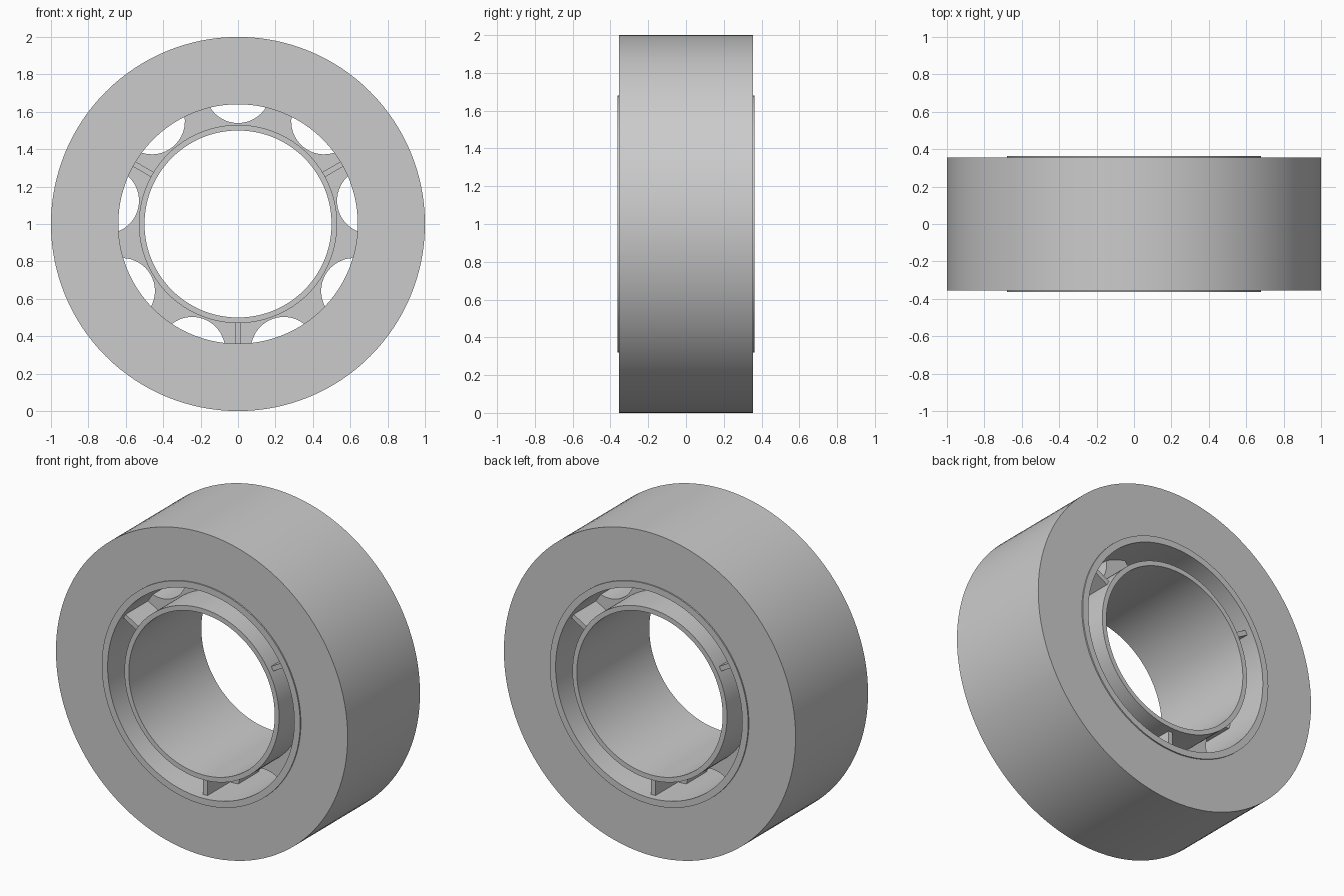
import bpy, bmesh, math
from mathutils import Matrix

if "Cube" in bpy.data.objects:
    bpy.data.objects.remove(bpy.data.objects["Cube"])

CZ = 1.0  # axle height


def ring(name, outer, inner_r, half):
    """Extruded ring about the y axis; outer is a list of (angle, radius)."""
    bm = bmesh.new()

    def loop(pts, y):
        return [bm.verts.new((r * math.cos(a), y, CZ + r * math.sin(a))) for a, r in pts]

    inner = [(a, inner_r) for a, r in outer]
    loops = [loop(outer, -half), loop(outer, half), loop(inner, half), loop(inner, -half)]
    n = len(outer)
    for k in range(4):
        p, q = loops[k], loops[(k + 1) % 4]
        for i in range(n):
            j = (i + 1) % n
            bm.faces.new((p[i], p[j], q[j], q[i]))
    return finish(name, bm)


def finish(name, bm):
    bmesh.ops.recalc_face_normals(bm, faces=bm.faces[:])
    me = bpy.data.meshes.new(name)
    bm.to_mesh(me)
    bm.free()
    ob = bpy.data.objects.new(name, me)
    bpy.context.collection.objects.link(ob)
    bpy.ops.object.select_all(action='DESELECT')
    ob.select_set(True)
    bpy.context.view_layer.objects.active = ob
    bpy.ops.object.shade_smooth_by_angle(angle=math.radians(30))
    return ob


def circle(r, n=128):
    return [(2 * math.pi * i / n, r) for i in range(n)]


# Tyre, rim and hub sleeves
ring("tyre", circle(1.0), 0.68, 0.355)
ring("rim", circle(0.68), 0.64, 0.363)
ring("hub", circle(0.53), 0.50, 0.355)

# Web plate: nine round scallops bitten out of its outer edge
D, R, EDGE = 0.716, 0.176, 0.645
outline = []
t_max = math.acos((D * D + R * R - EDGE * EDGE) / (2 * D * R))
for k in range(9):
    mid = math.radians(90 + 40 * k)
    for i in range(17):
        t = t_max * (i / 8 - 1)
        u, v = D - R * math.cos(t), R * math.sin(t)
        outline.append((mid + math.atan2(v, u), math.hypot(u, v)))
    end = outline[-1][0]
    gap = math.radians(40) - 2 * (end - mid)
    outline += [(end + gap * i / 5, EDGE) for i in range(1, 5)]
ring("web", outline, 0.515, 0.10)

# Three radial ribs joining hub and rim
for k in range(3):
    bm = bmesh.new()
    bmesh.ops.create_cube(bm, size=1, matrix=(
        Matrix.Translation((0, 0, CZ))
        @ Matrix.Rotation(math.radians(120 * k), 4, 'Y')
        @ Matrix.Translation((0, 0, -0.585))
        @ Matrix.Diagonal((0.03, 0.64, 0.125, 1))))
    finish(f"rib_{k + 1}", bm)
